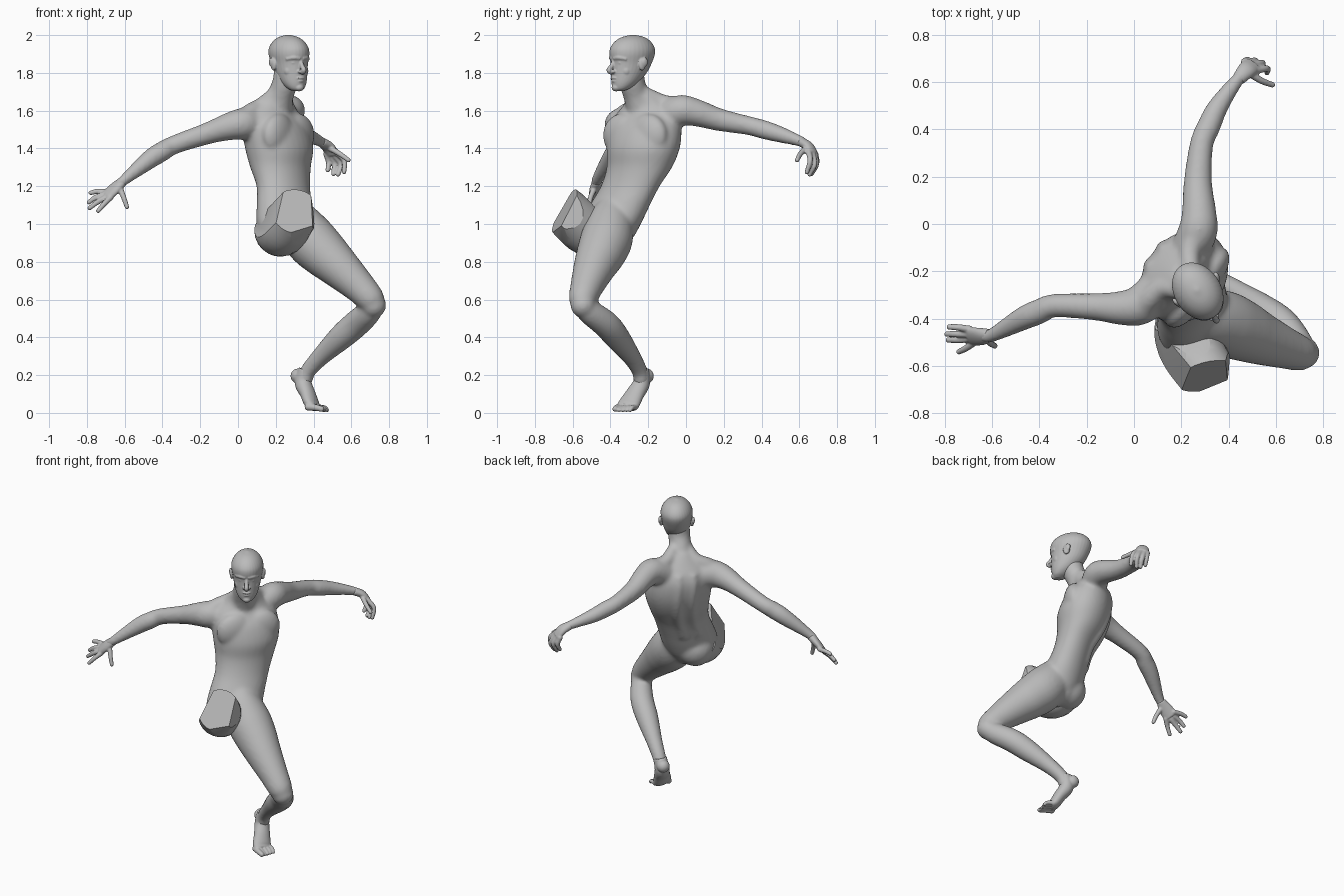
import bpy, bmesh, math
from mathutils import Vector as V, Matrix

skin = bpy.data.materials.new("grey_skin")
skin.diffuse_color = (0.5, 0.5, 0.5, 1)
UP = V((0, 0, 1))
LEFT, FWD = V((.6, .8, 0)), V((.8, -.6, 0))          # torso directions
HLEFT, HFWD = V((.84, .54, 0)), V((.54, -.84, 0))    # head directions


def spline(rows, steps=5):
    """Catmull-Rom through rows of any length."""
    rows = [V(r) for r in rows]
    p = [rows[0] * 2 - rows[1]] + rows + [rows[-1] * 2 - rows[-2]]
    out = []
    for a, b, c, d in zip(p, p[1:], p[2:], p[3:]):
        for i in range(steps):
            t = i / steps
            out.append(b + (c - a) * (t / 2) + (a * 2 - b * 5 + c * 4 - d) * (t * t / 2)
                       + (b * 3 - a - c * 3 + d) * (t ** 3 / 2))
    return out + [rows[-1]]


def tube(bm, rows, side=None, flat=None, n=24):
    """Loft of rows x, y, z, radius along side, radius across."""
    rows = spline([r if len(r) == 5 else (*r, r[3]) for r in rows])
    pts = [V(r[:3]) for r in rows]
    rings = []
    u = V(side) if side else (pts[1] - pts[0]).orthogonal()
    for i, (c, r) in enumerate(zip(pts, rows)):
        t = (pts[min(i + 1, len(pts) - 1)] - pts[max(i - 1, 0)]).normalized()
        if flat:
            v = V(flat)
        else:
            u = (u - t * u.dot(t)).normalized()   # carried along, so rings never twist
            v = t.cross(u)
        rings.append([bm.verts.new(c + u * math.cos(k * math.tau / n) * max(r[3], .003)
                                   + v * math.sin(k * math.tau / n) * max(r[4], .003)) for k in range(n)])
    for a, b in zip(rings, rings[1:]):
        for k in range(n):
            bm.faces.new((a[k], a[k - 1], b[k - 1], b[k]))
    bm.faces.new(rings[0])
    bm.faces.new(rings[-1][::-1])


def ball(bm, c, r, left=LEFT, fwd=FWD):
    """Ellipsoid with radii along left, forward and up."""
    r = r if isinstance(r, tuple) else (r, r, r)
    m = Matrix((left * r[0], fwd * r[1], UP * r[2])).transposed().to_4x4()
    bmesh.ops.create_uvsphere(bm, u_segments=24, v_segments=14, radius=1, matrix=Matrix.Translation(c) @ m)


def finger(bm, pts, r):
    tube(bm, [(*p, r * (1 - .12 * i)) for i, p in enumerate(pts)], n=12)
    for p, k in ((pts[0], 1), (pts[-1], 1 - .12 * (len(pts) - 1))):
        ball(bm, V(p), r * k)


def finish(bm, name, voxel=0, smooth=4):
    bmesh.ops.recalc_face_normals(bm, faces=bm.faces)
    me = bpy.data.meshes.new(name)
    bm.to_mesh(me)
    bm.free()
    ob = bpy.data.objects.new(name, me)
    bpy.context.collection.objects.link(ob)
    me.materials.append(skin)
    if voxel:
        m = ob.modifiers.new("merge", 'REMESH')
        m.mode, m.voxel_size, m.use_smooth_shade = 'VOXEL', voxel, True
        s = ob.modifiers.new("soften", 'SMOOTH')
        s.factor, s.iterations = .5, smooth
    return ob


# ---- body: torso, arms, standing leg
bm = bmesh.new()
torso = [(.27, -.42, .85, .07, .07), (.25, -.415, .92, .14, .11), (.25, -.40, 1.0, .175, .135),
         (.245, -.35, 1.1, .175, .127), (.24, -.295, 1.2, .172, .122), (.225, -.247, 1.3, .188, .143),
         (.218, -.226, 1.4, .208, .163), (.2, -.215, 1.5, .21, .153), (.185, -.21, 1.57, .19, .12),
         (.195, -.215, 1.63, .13, .085), (.215, -.24, 1.68, .08, .07)]
tube(bm, torso, side=LEFT, flat=FWD, n=32)
tube(bm, [(.2, -.225, 1.58, .085), (.225, -.262, 1.68, .07), (.25, -.285, 1.75, .068), (.26, -.29, 1.82, .07)])
for s in (-1, 1):
    chest = V((.2, -.22, 1.47)) + LEFT * .085 * s
    ball(bm, chest + FWD * .083, (.12, .062, .115))               # chest muscle
    ball(bm, chest - FWD * .062 + LEFT * .01 * s, (.08, .06, .11))  # shoulder blade
    tube(bm, [(*(V(r[:3]) - FWD * (r[4] - .033) + LEFT * .045 * s), .038) for r in torso[3:9]])  # back muscle
    tube(bm, [(*(V((.225, -.26, 1.7)) + LEFT * .035 * s), .035),
              (*(V((.18, -.2, 1.635 + .008 * s)) + LEFT * .09 * s), .045),
              (*(V((.16, -.19, 1.605 + .02 * s)) + LEFT * .16 * s), .052),
              (*(V((.155, -.2, 1.57 + .03 * s)) + LEFT * .2 * s), .065)])   # neck to shoulder slope
ball(bm, V((.265, -.395, .95)), .108)
ball(bm, V((.21, -.40, .965)), .122)
ball(bm, V((.345, -.475, .945)), (.04, .04, .045))
# raised arm on the right side
tube(bm, [(.1, -.27, 1.53, .08), (.03, -.34, 1.53, .085), (-.05, -.355, 1.515, .073), (-.16, -.35, 1.48, .058),
          (-.335, -.345, 1.42, .05), (-.4, -.37, 1.385, .053), (-.47, -.40, 1.34, .05),
          (-.6, -.47, 1.235, .03), (-.64, -.475, 1.2, .026)])
# arm reaching back on the left side
tube(bm, [(.23, -.12, 1.56, .08), (.27, -.03, 1.6, .083), (.275, .05, 1.59, .073), (.27, .177, 1.552, .06),
          (.285, .335, 1.52, .05), (.315, .41, 1.5, .05), (.355, .495, 1.475, .044), (.43, .6, 1.44, .03),
          (.465, .635, 1.42, .027)])
# standing leg
tube(bm, [(.255, -.36, 1.12, .08), (.305, -.395, 1.02, .12), (.38, -.42, .92, .138), (.455, -.45, .845, .13),
          (.53, -.483, .775, .113), (.64, -.525, .67, .088), (.71, -.55, .595, .072), (.74, -.56, .56, .045)])
ball(bm, V((.718, -.545, .57)), .067)
tube(bm, [(.72, -.55, .57, .055), (.69, -.505, .53, .066), (.625, -.425, .47, .072), (.545, -.365, .4, .068),
          (.44, -.29, .3, .05), (.37, -.245, .22, .042), (.35, -.235, .16, .042)])
finish(bm, "body", .011, 10)

# ---- foot on tiptoe
bm = bmesh.new()
fside = V((.5, .866, 0))
ball(bm, V((.318, -.21, .195)), .04)
tube(bm, [(.36, -.238, .23, .041), (.345, -.235, .16, .045, .045), (.37, -.27, .1, .052, .038),
          (.39, -.3, .05, .06, .034), (.41, -.315, .03, .058, .024)], side=fside)
for i in range(5):
    a = V((.395, -.305, .032)) + fside * (-.046 + .023 * i)
    r = .02 if i == 0 else .014
    finger(bm, [a, a + V((.04, -.02, -.004)), a + V((.07 - .004 * i, -.03, -.017 + r - .014))], r)
finish(bm, "foot", .005, 3)

# ---- raised thigh, cut off flat
bm = bmesh.new()
tube(bm, [(.21, -.36, .985, .11), (.215, -.44, .97, .13), (.235, -.52, .97, .138), (.295, -.62, 1.05, .13),
          (.37, -.74, 1.15, .12)], n=24)
for co, no in (((.3, -.645, 1.065), (.22, -.87, .45)), ((.3, -.575, 1.185), (-.15, .72, .67)),
               ((.34, -.67, .96), (.45, -.65, -.6)), ((.195, -.6, 1.08), (-.85, -.35, .4)),
               ((.395, -.6, 1.05), (1, -.1, .1))):
    cut = bmesh.ops.bisect_plane(bm, geom=bm.verts[:] + bm.edges[:] + bm.faces[:], plane_co=co,
                                 plane_no=no, clear_outer=True)
    edges = [e for e in cut['geom_cut'] if isinstance(e, bmesh.types.BMEdge)]
    bmesh.ops.contextual_create(bm, geom=edges)
thigh = finish(bm, "cut_thigh")
bpy.context.view_layer.objects.active = thigh
thigh.select_set(True)
bpy.ops.object.shade_smooth_by_angle(angle=math.radians(28))

# ---- hands
bm = bmesh.new()
tube(bm, [(-.61, -.47, 1.225, .028, .026), (-.65, -.475, 1.19, .042, .024), (-.695, -.475, 1.15, .045, .02)],
     side=(0, -.75, -.66))
for pts in ([(-.675, -.5, 1.14), (-.71, -.525, 1.105), (-.74, -.54, 1.07)],
            [(-.7, -.485, 1.14), (-.745, -.49, 1.115), (-.785, -.49, 1.085)],
            [(-.71, -.465, 1.155), (-.755, -.465, 1.14), (-.79, -.465, 1.115)],
            [(-.695, -.445, 1.17), (-.745, -.437, 1.172), (-.78, -.435, 1.165)],
            [(-.625, -.485, 1.19), (-.605, -.505, 1.14), (-.588, -.515, 1.09)]):
    finger(bm, pts, .016)
finish(bm, "right_hand", .005, 3)

bm = bmesh.new()
tube(bm, [(.44, .61, 1.435, .028, .026), (.475, .65, 1.41, .038, .024), (.5, .672, 1.37, .042, .02)],
     side=(.75, -.6, .2))
for pts in ([(.52, .65, 1.38), (.562, .657, 1.335), (.562, .64, 1.275)],
            [(.505, .67, 1.37), (.543, .68, 1.315), (.53, .655, 1.262)],
            [(.485, .68, 1.37), (.512, .69, 1.315), (.505, .665, 1.265)],
            [(.467, .685, 1.37), (.48, .693, 1.325), (.475, .675, 1.285)],
            [(.49, .635, 1.4), (.54, .605, 1.37), (.585, .588, 1.338)]):
    finger(bm, pts, .016)
finish(bm, "left_hand", .005, 3)


# ---- head with face
def hp(l, f, z):
    return V((.273, -.29, z)) + HLEFT * l + HFWD * f


def hball(l, f, z, r):
    ball(bm, hp(l, f, z), r, HLEFT, HFWD)


bm = bmesh.new()
tube(bm, [(*hp(0, f, z), w, d) for z, f, w, d in (
    (1.703, .075, .02, .02), (1.718, .062, .045, .046), (1.75, .04, .066, .074), (1.80, .015, .081, .1),
    (1.85, 0, .09, .115), (1.90, -.006, .099, .129), (1.935, -.008, .094, .125), (1.968, -.01, .074, .1),
    (1.99, -.012, .044, .062), (2.002, -.012, .006, .006))], side=HLEFT, flat=HFWD, n=32)
hball(0, .095, 1.722, (.026, .024, .02))                                     # chin
tube(bm, [(*hp(0, .106, 1.868), .01), (*hp(0, .125, 1.835), .012), (*hp(0, .14, 1.814), .014),
          (*hp(0, .12, 1.8), .013)], n=12)                                   # nose
hball(0, .107, 1.773, (.027, .016, .008))                                    # upper lip
hball(0, .105, 1.757, (.023, .015, .008))                                    # lower lip
for s in (-1, 1):
    hball(.014 * s, .12, 1.807, (.01, .012, .008))                           # nostril
    tube(bm, [(*hp(.008 * s, .115, 1.876), .009), (*hp(.04 * s, .104, 1.88), .011),
              (*hp(.07 * s, .074, 1.873), .009)], n=12)                      # brow
    hball(.036 * s, .094, 1.853, (.014, .012, .008))                         # eye
    hball(.046 * s, .062, 1.81, (.028, .027, .032))                          # cheek
    hball(.096 * s, -.008, 1.845, (.012, .021, .033))                        # ear
    hball(.104 * s, -.02, 1.857, (.009, .018, .023))
finish(bm, "head", .0042, 4)
